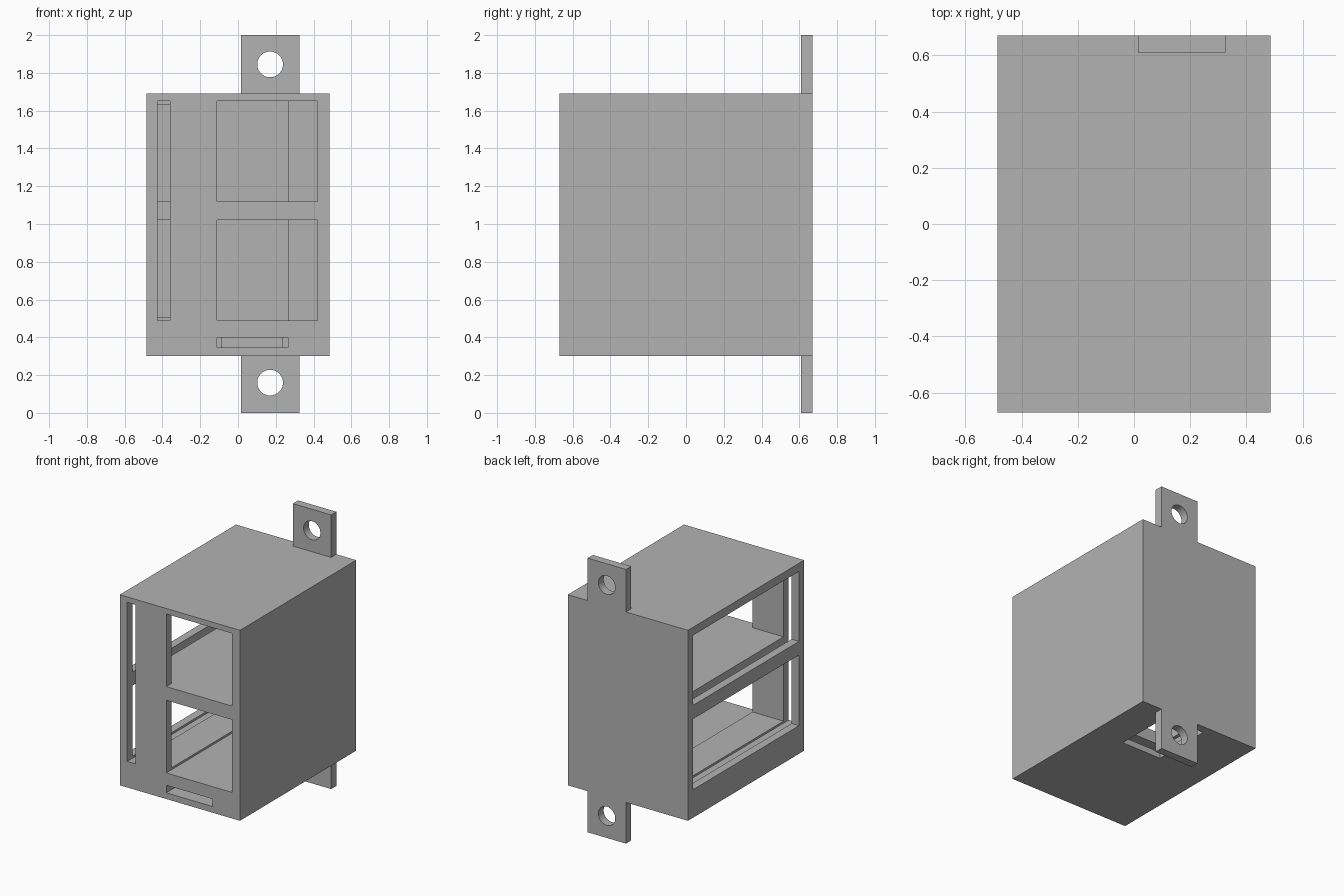
import bpy, bmesh
from mathutils import Matrix

cube = bpy.data.objects.get("Cube")
if cube:
    bpy.data.objects.remove(cube, do_unlink=True)

grey = bpy.data.materials.new("plain_grey")
grey.use_nodes = True
colour = (0.45, 0.45, 0.45, 1)
grey.diffuse_color = colour
for node in grey.node_tree.nodes:
    if node.type == 'BSDF_PRINCIPLED':
        node.inputs["Base Color"].default_value = colour


def finish(name, bm):
    mesh = bpy.data.meshes.new(name)
    bm.to_mesh(mesh)
    bm.free()
    mesh.materials.append(grey)
    obj = bpy.data.objects.new(name, mesh)
    bpy.context.scene.collection.objects.link(obj)
    return obj


def box(name, xs, ys, zs):
    bm = bmesh.new()
    bmesh.ops.create_cube(bm, size=1)
    for v in bm.verts:
        for i, span in enumerate((xs, ys, zs)):
            v.co[i] = span[0] if v.co[i] < 0 else span[1]
    return finish(name, bm)


def cut(obj, cutter):
    mod = obj.modifiers.new("cut", 'BOOLEAN')
    mod.operation = 'DIFFERENCE'
    mod.solver = 'EXACT'
    mod.object = cutter
    bpy.context.view_layer.update()
    bpy.context.view_layer.objects.active = obj
    bpy.ops.object.modifier_apply(modifier=mod.name)
    bpy.data.objects.remove(cutter, do_unlink=True)


# Housing block
W, D, WALL = 0.485, 0.67, 0.06
BACK = D - WALL
FRONT = -D - 0.1
housing = box("housing", (-W, W), (-D, D), (0.3, 1.69))

# Two compartments, each open to the front and to one side
for low, high, side_low, side_high in ((0.49, 1.02, 0.505, 1.02), (1.12, 1.65, 1.12, 1.63)):
    cut(housing, box("compartment_cut", (-0.11, 0.265), (FRONT, BACK), (low, high)))
    cut(housing, box("wide_opening_cut", (0.1, 0.42), (FRONT, 0.165), (low, high)))
    cut(housing, box("side_window_cut", (-W - 0.1, 0), (-BACK, BACK), (side_low, side_high)))

# Channels for sliding covers at the side and underneath
cut(housing, box("side_channel_cut", (-0.425, -0.36), (FRONT, BACK - 0.02), (0.49, 1.65)))
cut(housing, box("lower_channel_cut", (-0.11, 0.265), (FRONT, BACK - 0.02), (0.345, 0.40)))

# Opening through the floor
cut(housing, box("floor_opening_cut", (-0.085, 0.235), (0.165, BACK), (0.2, 0.55)))

# Mounting tabs with screw holes
for name, zs, hole_z in (("lower_tab", (0, 0.3), 0.16), ("upper_tab", (1.69, 2), 1.845)):
    tab = box(name, (0.015, 0.325), (BACK, D), zs)
    bm = bmesh.new()
    bmesh.ops.create_cone(bm, cap_ends=True, segments=48, radius1=0.068, radius2=0.068, depth=0.3)
    bmesh.ops.rotate(bm, verts=bm.verts, matrix=Matrix.Rotation(1.5708, 3, 'X'))
    bmesh.ops.translate(bm, verts=bm.verts, vec=(0.17, D - WALL / 2, hole_z))
    cut(tab, finish("screw_hole_cut", bm))
    bpy.ops.object.select_all(action='DESELECT')
    tab.select_set(True)
    bpy.context.view_layer.objects.active = tab
    bpy.ops.object.shade_smooth_by_angle()
